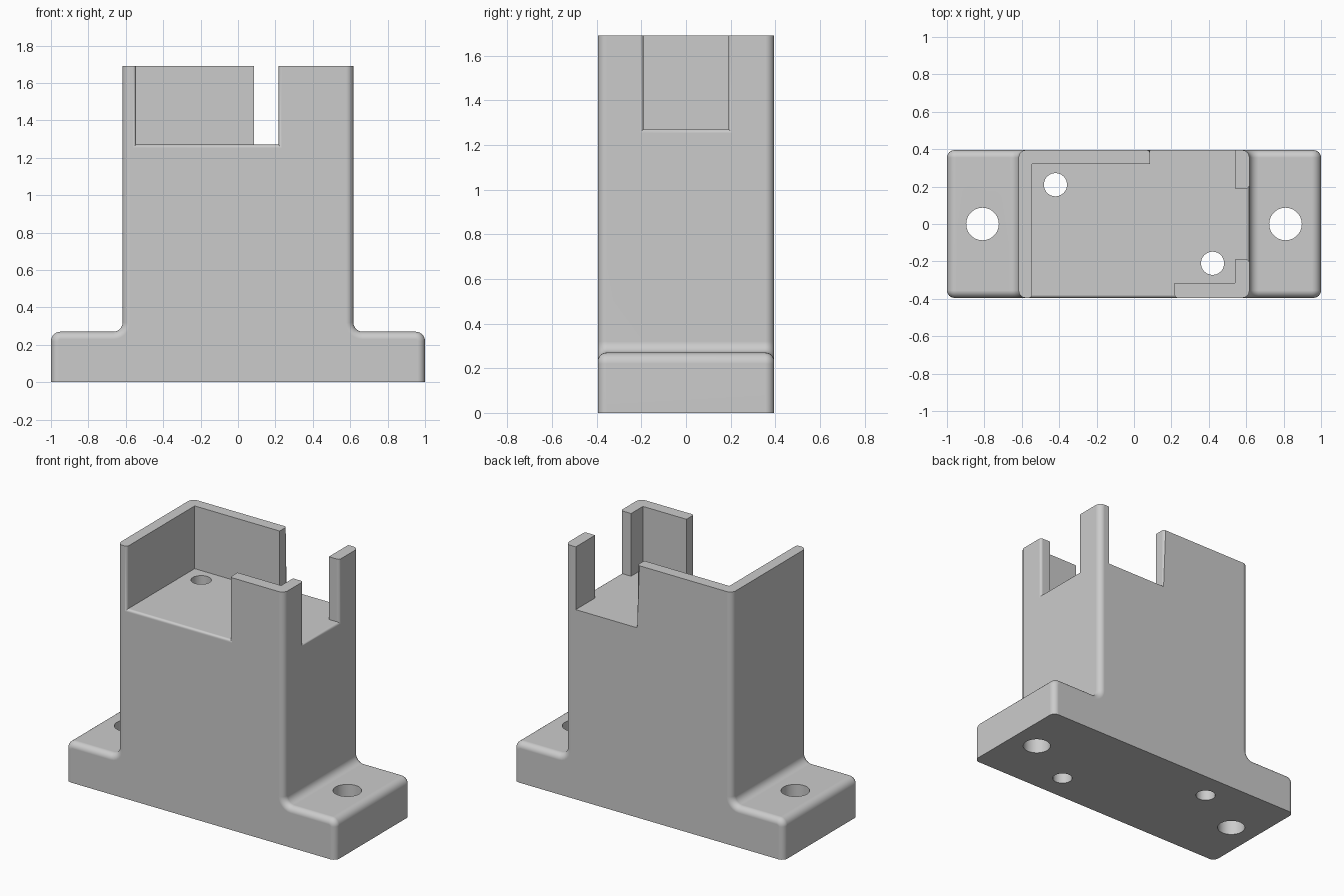
import bpy
import bmesh
from math import cos, sin, radians

if "Cube" in bpy.data.objects:
    bpy.data.objects.remove(bpy.data.objects["Cube"], do_unlink=True)

# Main dimensions
HALF_LEN, HALF_DEPTH, HALF_COL = 1.0, 0.395, 0.617
BASE_TOP, FLOOR, TOP = 0.27, 1.27, 1.69
ROUND, EDGE, LIP = 0.05, 0.04, 0.017

grey = bpy.data.materials.new("light grey plastic")
grey.use_nodes = True
COLOUR = (0.6, 0.6, 0.6, 1)
grey.diffuse_color = COLOUR
grey.node_tree.nodes["Principled BSDF"].inputs["Base Color"].default_value = COLOUR


def arc(cx, cz, r, start, end, steps=6):
    angles = [radians(start + (end - start) * i / steps) for i in range(steps + 1)]
    return [(cx + r * cos(a), cz + r * sin(a)) for a in angles]


def prism(name, points, offset, depth):
    """Extrude a flat outline (list of 3D points) along a vector."""
    bm = bmesh.new()
    face = bm.faces.new([bm.verts.new(p) for p in points])
    new = bmesh.ops.extrude_face_region(bm, geom=[face])["geom"]
    moved = [v for v in new if isinstance(v, bmesh.types.BMVert)]
    bmesh.ops.translate(bm, verts=moved, vec=[c * depth for c in offset])
    bmesh.ops.recalc_face_normals(bm, faces=bm.faces)
    mesh = bpy.data.meshes.new(name)
    bm.to_mesh(mesh)
    bm.free()
    obj = bpy.data.objects.new(name, mesh)
    bpy.context.collection.objects.link(obj)
    mesh.materials.append(grey)
    return obj


def activate(obj):
    bpy.ops.object.select_all(action="DESELECT")
    obj.select_set(True)
    bpy.context.view_layer.objects.active = obj


def cut(obj, cutter):
    mod = obj.modifiers.new("cut", "BOOLEAN")
    mod.operation, mod.solver, mod.object = "DIFFERENCE", "EXACT", cutter
    activate(obj)
    bpy.ops.object.modifier_apply(modifier=mod.name)
    bpy.data.objects.remove(cutter, do_unlink=True)


def bevel_edges(obj, rule, width, segments):
    bm = bmesh.new()
    bm.from_mesh(obj.data)
    edges = [e for e in bm.edges if rule(e.verts[0].co, e.verts[1].co)]
    bmesh.ops.bevel(bm, geom=edges, offset=width, offset_type="OFFSET",
                    segments=segments, profile=0.5, affect="EDGES",
                    clamp_overlap=False)
    bm.to_mesh(obj.data)
    bm.free()


def near(a, b):
    return abs(a - b) < 0.002


# Flanged column: a stepped profile with rounded shoulders and inner fillets
half = [(HALF_LEN, 0)]
half += arc(HALF_LEN - ROUND, BASE_TOP - ROUND, ROUND, 0, 90)
half += arc(HALF_COL + ROUND, BASE_TOP + ROUND, ROUND, 270, 180)
half += [(HALF_COL, TOP)]
outline = half + [(-x, z) for x, z in reversed(half)]
holder = prism("sensor_holder", [(x, -HALF_DEPTH, z) for x, z in outline],
               (0, 1, 0), 2 * HALF_DEPTH)

# Round the outer edges, leaving the foot and rim sharp
bevel_edges(holder, lambda a, b: near(a.y, b.y)
            and not (near(a.z, 0) and near(b.z, 0))
            and not (near(a.z, TOP) and near(b.z, TOP)), EDGE, 6)

# Pocket with openings to the front, right and back
left, right, front, back = -0.545, 0.54, -0.315, 0.32
front_end, back_end, side = 0.217, 0.085, 0.19
pocket = [(left, -1), (front_end, -1), (front_end, front), (right, front),
          (right, -side), (1, -side), (1, side), (right, side),
          (right, 1), (back_end, 1), (back_end, back), (left, back)]
cut(holder, prism("pocket_cutter", [(x, y, FLOOR) for x, y in pocket], (0, 0, 1), 1))


# Soften the opening edges
def opening_edge(a, b):
    if min(a.z, b.z) < FLOOR - 0.01 or (near(a.z, TOP) and near(b.z, TOP)):
        return False
    on_front = all(near(v.y, -HALF_DEPTH) and left - 0.005 < v.x < front_end + 0.005
                   for v in (a, b))
    on_side = all(near(v.x, HALF_COL) and abs(v.y) < side + 0.005 for v in (a, b))
    on_back = all(near(v.y, HALF_DEPTH) and near(v.x, back_end) for v in (a, b))
    return on_front or on_side or on_back


bevel_edges(holder, opening_edge, LIP, 4)

# Mounting holes in the flanges and wire holes through the column
for sx in (-1, 1):
    for x, y, r in ((0.81 * sx, 0, 0.087), (0.42 * sx, -0.21 * sx, 0.062)):
        ring = arc(x, y, r, 0, 350.625, 39)
        cut(holder, prism("hole_cutter", [(px, py, -0.1) for px, py in ring],
                          (0, 0, 1), 2))

# Smooth rounds, flat faces
activate(holder)
bpy.ops.object.shade_smooth_by_angle(angle=radians(30))
normals = holder.modifiers.new("flat_faces", "WEIGHTED_NORMAL")
normals.keep_sharp = True
